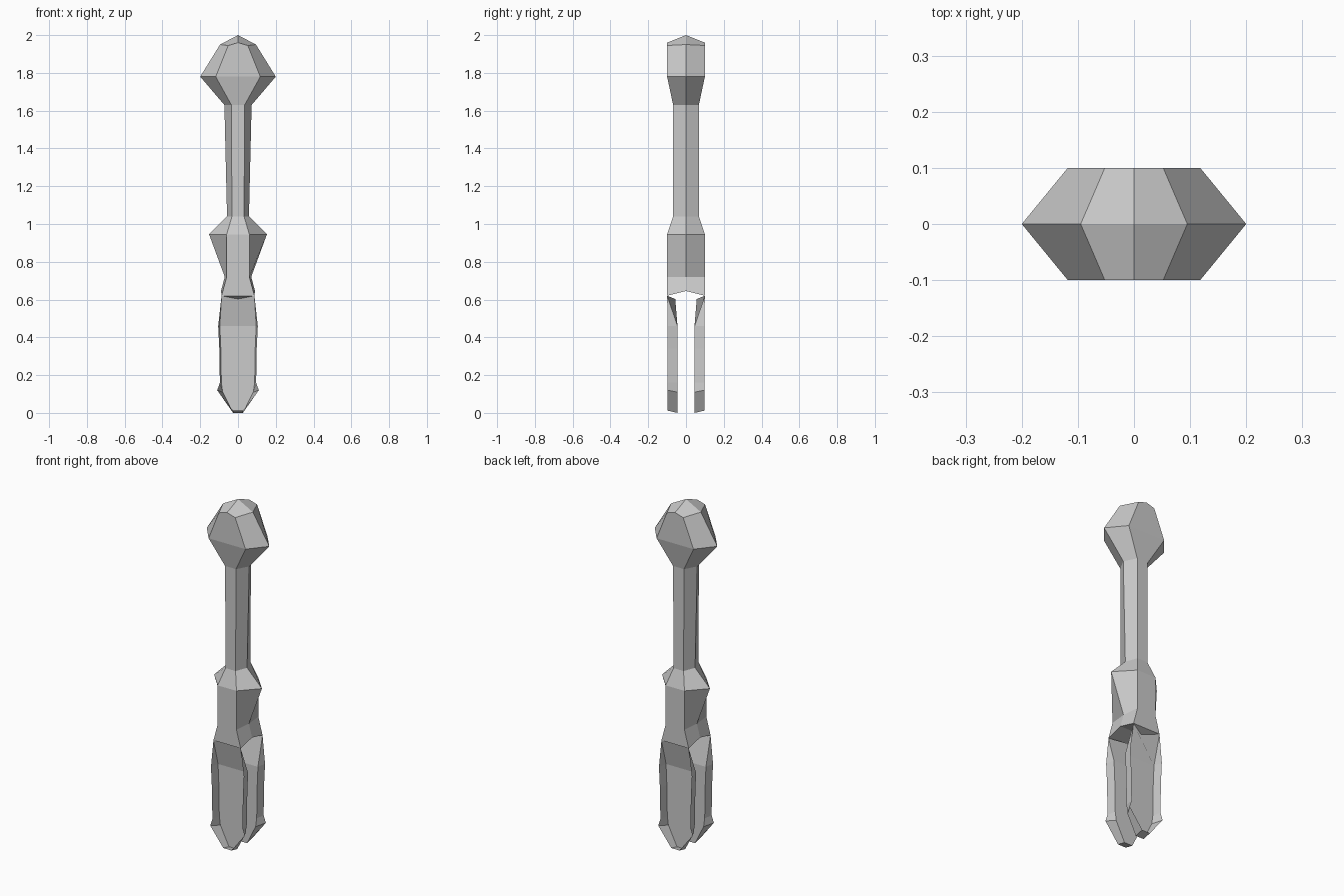
import bpy, bmesh

if "Cube" in bpy.data.objects:
    bpy.data.objects.remove(bpy.data.objects["Cube"])


def make_object(name, bm, fix_normals=True):
    bmesh.ops.remove_doubles(bm, verts=bm.verts, dist=0.0005)
    if fix_normals:
        bmesh.ops.recalc_face_normals(bm, faces=bm.faces)
    mesh = bpy.data.meshes.new(name)
    bm.to_mesh(mesh)
    bm.free()
    obj = bpy.data.objects.new(name, mesh)
    bpy.context.collection.objects.link(obj)
    return obj


def hexagon(bm, z, side_x, front_x, y, side_z=None):
    """Flattened six-sided ring: pointed at the sides, flat front and back."""
    sz = z if side_z is None else side_z
    pts = [(side_x, 0, sz), (front_x, y, z), (-front_x, y, z),
           (-side_x, 0, sz), (-front_x, -y, z), (front_x, -y, z)]
    return [bm.verts.new(p) for p in pts]


# Handle: bulb, shaft and collar lofted through hexagonal rings
bm = bmesh.new()
sections = [
    (0.62, 0.09, 0.087, 0.10, 0.645),
    (0.72, 0.07, 0.06, 0.10, 0.72),
    (0.945, 0.153, 0.06, 0.10, 0.945),
    (1.04, 0.058, 0.032, 0.068, 1.04),
    (1.63, 0.072, 0.035, 0.068, 1.63),
    (1.78, 0.20, 0.118, 0.10, 1.78),
    (1.945, 0.095, 0.052, 0.10, 1.95),
]
rings = [hexagon(bm, *s) for s in sections]
back_mid = bm.verts.new((0, 0.1, 1.96))
front_mid = bm.verts.new((0, -0.1, 1.96))
for k, (a, b) in enumerate(zip(rings, rings[1:])):
    for i in range(6):
        j = (i + 1) % 6
        quad = [a[i], a[j], b[j], b[i]]
        if k == len(rings) - 2 and i in (1, 4):
            quad.insert(3, back_mid if i == 1 else front_mid)
        bm.faces.new(quad)
# Faceted crown
r = rings[-1]
apex = bm.verts.new((0, 0, 2.0))
for quad in ((r[0], r[1], back_mid), (back_mid, r[2], r[3]),
             (r[3], r[4], front_mid), (front_mid, r[5], r[0])):
    bm.faces.new((*quad, apex))
# Underside, creased across the middle
b = rings[0]
bm.faces.new((b[0], b[3], b[2], b[1]))
bm.faces.new((b[0], b[5], b[4], b[3]))
make_object("handle", bm)


# Prongs: open troughs with a flat inner wall and flared side rims
def prong(name, s):
    bm = bmesh.new()
    v = lambda x, y, z: bm.verts.new((x, s * y, z))
    # rim x, rim z, wall x, wall z
    rows = [(0.105, 0.46, 0.096, 0.46), (0.099, 0.34, 0.091, 0.34),
            (0.096, 0.16, 0.088, 0.16), (0.11, 0.12, 0.081, 0.11),
            (0.026, 0.012, 0.026, 0.0)]
    corners, walls, rims = [], [], []
    for m in (-1, 1):
        corner = v(m * 0.087, 0.1, 0.62)
        rim = [v(m * rx, 0.097, rz) for rx, rz, wx, wz in rows]
        wall = [v(m * wx, 0.045, wz) for rx, rz, wx, wz in rows]
        bm.faces.new((corner, wall[0], rim[0]))
        for i in range(len(rows) - 1):
            bm.faces.new((rim[i], wall[i], wall[i + 1], rim[i + 1]))
        corners.append(corner)
        walls.append(wall)
        rims.append(rim)
    top = v(0, 0.057, 0.603)
    bm.faces.new((corners[0], top, corners[1]))                    # shoulder
    bm.faces.new((corners[0], top, corners[1], walls[1][0], walls[0][0]))
    bm.faces.new(walls[0] + walls[1][::-1])                        # inner wall
    bm.faces.new((walls[0][-1], walls[1][-1], rims[1][-1], rims[0][-1]))  # tip
    make_object(name, bm)


prong("front_prong", -1)
prong("back_prong", 1)
